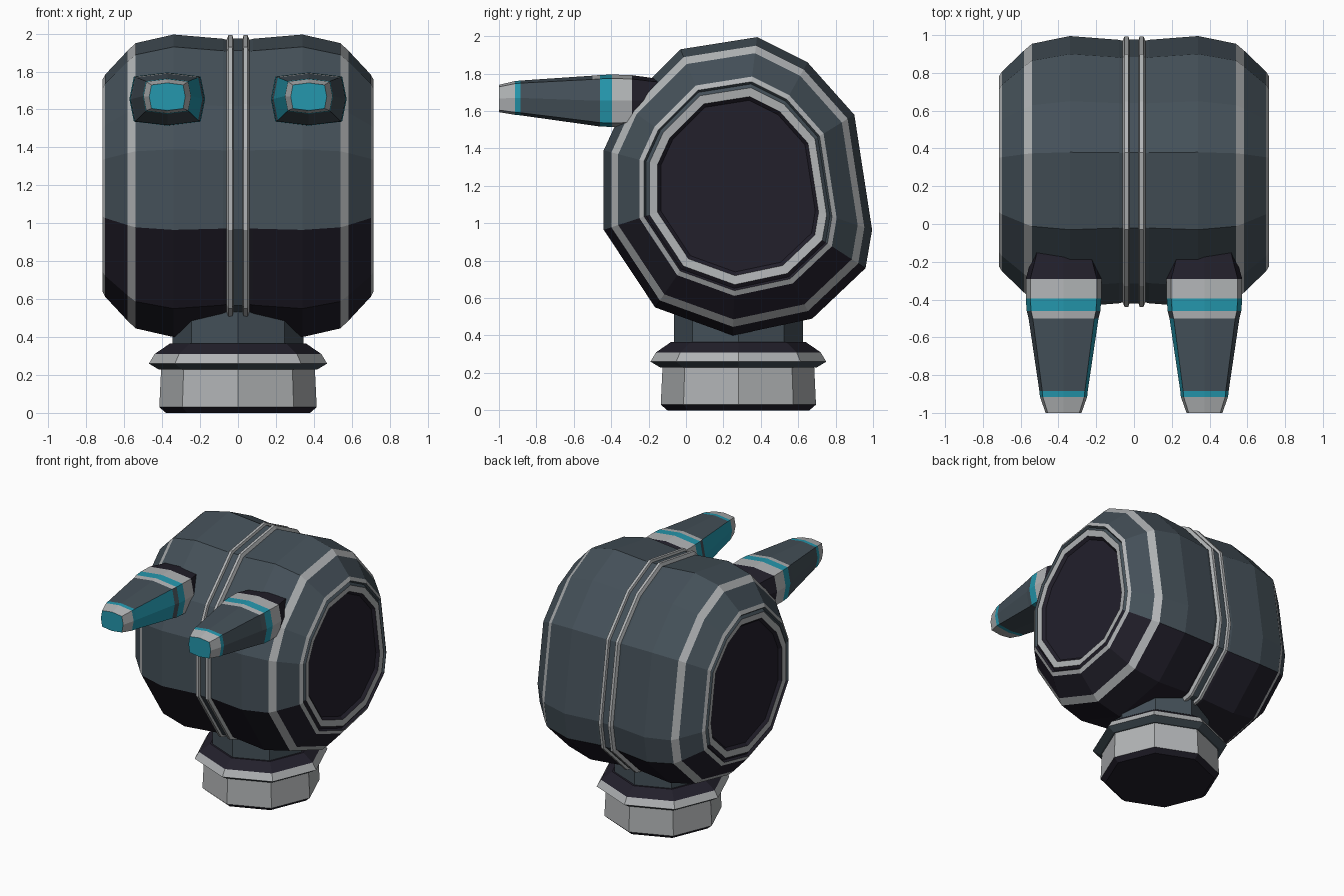
import bpy, bmesh, math
from mathutils import Vector

cube = bpy.data.objects.get("Cube")
if cube:
    bpy.data.objects.remove(cube, do_unlink=True)


def material(name, color):
    m = bpy.data.materials.new(name)
    m.use_nodes = True
    m.diffuse_color = (*color, 1)
    m.node_tree.nodes["Principled BSDF"].inputs["Base Color"].default_value = (*color, 1)
    return m


MATS = [material("slate", (0.058, 0.08, 0.098)),
        material("dark_violet", (0.016, 0.014, 0.024)),
        material("light_grey", (0.44, 0.455, 0.465)),
        material("teal", (0.018, 0.31, 0.42))]
SLATE, DARK, LIGHT, TEAL = range(4)


def loft(name, rings, paint, caps):
    """Skin a list of closed rings; paint(strip, side) picks each face's colour."""
    bm = bmesh.new()
    loops = [[bm.verts.new(p) for p in ring] for ring in rings]
    n = len(loops[0])
    for i, (a, b) in enumerate(zip(loops, loops[1:])):
        for k in range(n):
            j = (k + 1) % n
            bm.faces.new((a[k], a[j], b[j], b[k])).material_index = paint(i, k)
    for loop, color in zip((loops[0], loops[-1]), caps):
        bm.faces.new(loop).material_index = color
    bmesh.ops.recalc_face_normals(bm, faces=bm.faces)
    mesh = bpy.data.meshes.new(name)
    bm.to_mesh(mesh)
    bm.free()
    for m in MATS:
        mesh.materials.append(m)
    obj = bpy.data.objects.new(name, mesh)
    bpy.context.collection.objects.link(obj)
    return obj


# Head: a twelve-sided outline scaled along x; the first four sides are the dark underside
CY, CZ = 0.28, 1.2
outline = [(-0.44, 0.965), (-0.165, 0.55), (0.25, 0.40), (0.675, 0.49),
           (0.96, 0.76), (0.995, 0.965), (0.90, 1.58), (0.65, 1.86),
           (0.38, 1.995), (-0.03, 1.93), (-0.33, 1.63), (-0.44, 1.39)]
# x, outline scale, colour of the strip leading outward
profile = [(0.025, 0.975, LIGHT), (0.03, 0.998, LIGHT), (0.05, 0.998, LIGHT),
           (0.06, 0.965, SLATE), (0.08, 0.972, SLATE), (0.34, 1.0, SLATE),
           (0.54, 0.943, LIGHT), (0.583, 0.892, SLATE), (0.70, 0.735, LIGHT),
           (0.715, 0.70, SLATE), (0.70, 0.685, SLATE), (0.715, 0.66, LIGHT),
           (0.71, 0.60, DARK), (0.69, 0.575, DARK)]
stations = [(-x, s) for x, s, c in reversed(profile)] + [(x, s) for x, s, c in profile]
half = [c for x, s, c in profile[:-1]]
strips = half[::-1] + [SLATE] + half
head_rings = [[(x, CY + s * (y - CY), CZ + s * (z - CZ)) for y, z in outline]
              for x, s in stations]


def paint_head(strip, side):
    color = strips[strip]
    return DARK if color == SLATE and side < 4 and abs(strip - len(half)) > 2 else color


loft("head", head_rings, paint_head, (DARK, DARK))


# Neck, flange and base: octagonal turned parts
def turned(name, levels, colors, caps):
    rings = [[(r * math.cos(k * math.pi / 4), CY + r * math.sin(k * math.pi / 4), z)
              for k in range(8)] for r, z in levels]
    return loft(name, rings, lambda i, k: colors[i], caps)


turned("base", [(0.38, 0), (0.415, 0.03), (0.405, 0.24)], (DARK, LIGHT), (DARK, LIGHT))
turned("flange", [(0.42, 0.23), (0.47, 0.26), (0.44, 0.31), (0.36, 0.365)],
       (SLATE, LIGHT, DARK), (SLATE, DARK))
turned("neck", [(0.345, 0.35), (0.345, 0.7)], (SLATE,), (SLATE, SLATE))

# Eye stalks: tapered eight-sided barrels with teal bands and teal inner sides
section = [(-1, 0), (-0.88, 0.85), (0, 1), (0.88, 0.85),
           (1, 0), (0.88, -0.85), (0, -1), (-0.88, -0.85)]
# y, half width, half height, centre height
barrel = [(0.05, 0.14, 0.10, 1.66), (-0.17, 0.165, 0.12, 1.655),
          (-0.29, 0.20, 0.137, 1.655), (-0.395, 0.20, 0.14, 1.655),
          (-0.46, 0.195, 0.138, 1.655), (-0.5, 0.185, 0.133, 1.656),
          (-0.885, 0.128, 0.093, 1.67), (-0.915, 0.125, 0.09, 1.67),
          (-1.0, 0.095, 0.073, 1.667)]
bands = [DARK, DARK, LIGHT, TEAL, None, SLATE, TEAL, LIGHT]


def paint_barrel(strip, side):
    color = bands[strip]
    if color is None:                       # short collar, light on top only
        color = LIGHT if side in (1, 2) else SLATE
    if strip == 5 and side in (0, 7):       # inner side panel
        color = TEAL
    return color


for name, sign in (("left_eye_stalk", 1), ("right_eye_stalk", -1)):
    rings = [[(sign * (0.373 + w * u), y, zc + h * v) for u, v in section]
             for y, w, h, zc in barrel]
    loft(name, rings, paint_barrel, (DARK, TEAL))
